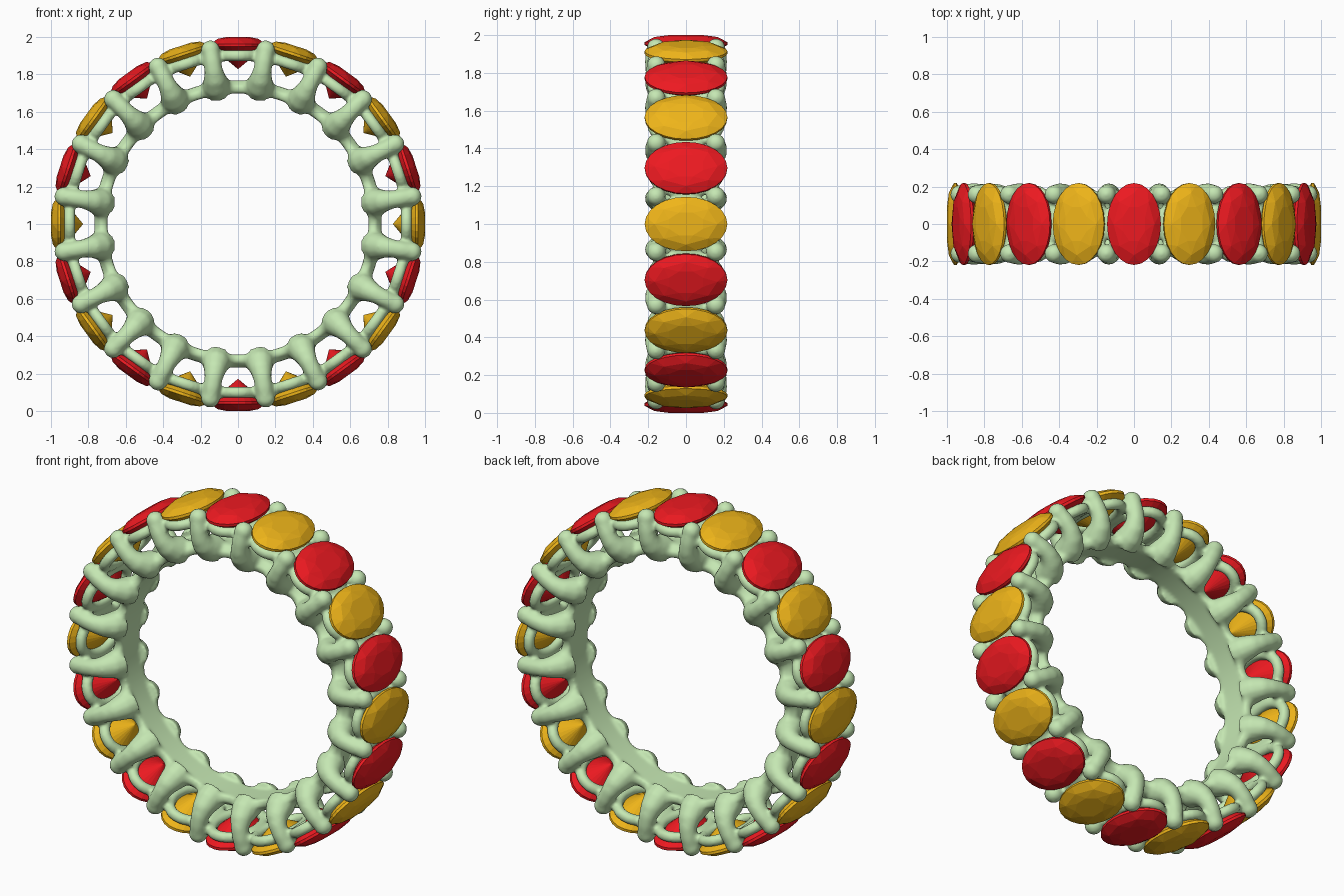
import bpy, bmesh
from math import sin, cos, pi, radians
from mathutils import Vector, Matrix

if "Cube" in bpy.data.objects:
    bpy.data.objects.remove(bpy.data.objects["Cube"])

COUNT = 20
CENTRE = Vector((0, 0, 1))


def material(name, rgb):
    m = bpy.data.materials.new(name)
    m.diffuse_color = (*rgb, 1)
    m.use_nodes = True
    m.node_tree.nodes["Principled BSDF"].inputs["Base Color"].default_value = m.diffuse_color
    return m


def polar(r, a, y=0.0, t=0.0):
    """Point at radius r, angle a, offset t along the tangent and y across the band."""
    return CENTRE + Vector((r * cos(a) - t * sin(a), y, r * sin(a) + t * cos(a)))


def make_object(name, bm, mat):
    bmesh.ops.recalc_face_normals(bm, faces=bm.faces)
    me = bpy.data.meshes.new(name)
    bm.to_mesh(me)
    bm.free()
    me.materials.append(mat)
    ob = bpy.data.objects.new(name, me)
    bpy.context.collection.objects.link(ob)
    return ob


def loft(bm, loops, closed):
    rings = [[bm.verts.new(p) for p in loop] for loop in loops]
    n = len(rings[0])
    for i in range(len(rings) - (0 if closed else 1)):
        a, b = rings[i], rings[(i + 1) % len(rings)]
        for j in range(n):
            k = (j + 1) % n
            bm.faces.new((a[j], a[k], b[k], b[j]))
    if not closed:
        bm.faces.new(rings[0])
        bm.faces.new(rings[-1])


def tube(bm, pts, radii, normal, closed=False, sides=12):
    loops = []
    n = len(pts)
    for i, p in enumerate(pts):
        prev = pts[i - 1] if closed or i else pts[0]
        nxt = pts[(i + 1) % n] if closed or i < n - 1 else pts[-1]
        side = (nxt - prev).normalized().cross(normal).normalized()
        loops.append([p + radii[i] * (normal * cos(2 * pi * j / sides) + side * sin(2 * pi * j / sides))
                      for j in range(sides)])
    loft(bm, loops, closed)


metal = material("pale_green_metal", (0.56, 0.80, 0.45))
red = material("red_stone", (0.85, 0.01, 0.015))
gold = material("gold_stone", (0.86, 0.46, 0.01))
step = 2 * pi / COUNT

bm = bmesh.new()

# Inner band, a little wider where the prongs spring from it
sections = []
for i in range(240):
    a = 2 * pi * i / 240
    w = 0.11 + 0.025 * cos(COUNT * (a - step / 2))
    profile = [(0.698, -w), (0.698, w), (0.735, w + 0.01), (0.768, w - 0.03),
               (0.768, -w + 0.03), (0.735, -w - 0.01)]
    sections.append([polar(r, a, y) for r, y in profile])
loft(bm, sections, True)

# Curved prongs with ball tips, in pairs between the stones: radius, y, thickness
PRONG = [(0.735, 0.06, 0.08), (0.755, 0.11, 0.074), (0.79, 0.15, 0.06), (0.83, 0.168, 0.05),
         (0.88, 0.172, 0.047), (0.945, 0.16, 0.047)]
for i in range(COUNT):
    a = (i + 0.5) * step
    for s in (-1, 1):
        tube(bm, [polar(r, a, s * y) for r, y, _ in PRONG], [t for *_, t in PRONG],
             polar(0, a, 0, 1) - CENTRE)
        bmesh.ops.create_icosphere(bm, subdivisions=3, radius=0.051,
                                   matrix=Matrix.Translation(polar(0.943, a, s * 0.158)))

# Oval rail under each stone
for i in range(COUNT):
    a = i * step
    pts = [polar(0.9, a, 0.178 * sin(u), 0.118 * cos(u)) for u in (2 * pi * k / 32 for k in range(32))]
    tube(bm, pts, [0.031] * 32, polar(1, a) - CENTRE, closed=True)

# Fuse all the metal and soften the joints
setting = make_object("ring_setting", bm, metal)
remesh = setting.modifiers.new("fuse", 'REMESH')
remesh.mode = 'VOXEL'
remesh.voxel_size = 0.011
remesh.use_smooth_shade = True
smooth = setting.modifiers.new("soften", 'SMOOTH')
smooth.factor = 0.5
smooth.iterations = 6

# Faceted oval stones: (scale, radius, sides, turn) per ring of points
FACETS = [(0.45, 1.0, 8, 0.5), (0.76, 0.99, 8, 0), (1.0, 0.963, 24, 0), (1.0, 0.948, 24, 0),
          (0.5, 0.893, 8, 0.5)]
for i in range(COUNT):
    a = i * step
    bm = bmesh.new()
    for s, r, n, turn in FACETS:
        for k in range(n):
            u = 2 * pi * (k + turn) / n
            bm.verts.new(polar(r, a, 0.219 * s * sin(u), 0.144 * s * cos(u)))
    bm.verts.new(polar(0.828, a))
    bmesh.ops.convex_hull(bm, input=bm.verts)
    bmesh.ops.dissolve_limit(bm, angle_limit=radians(1), verts=bm.verts, edges=bm.edges)
    make_object(f"stone_{i + 1:02d}", bm, red if i % 2 else gold)
